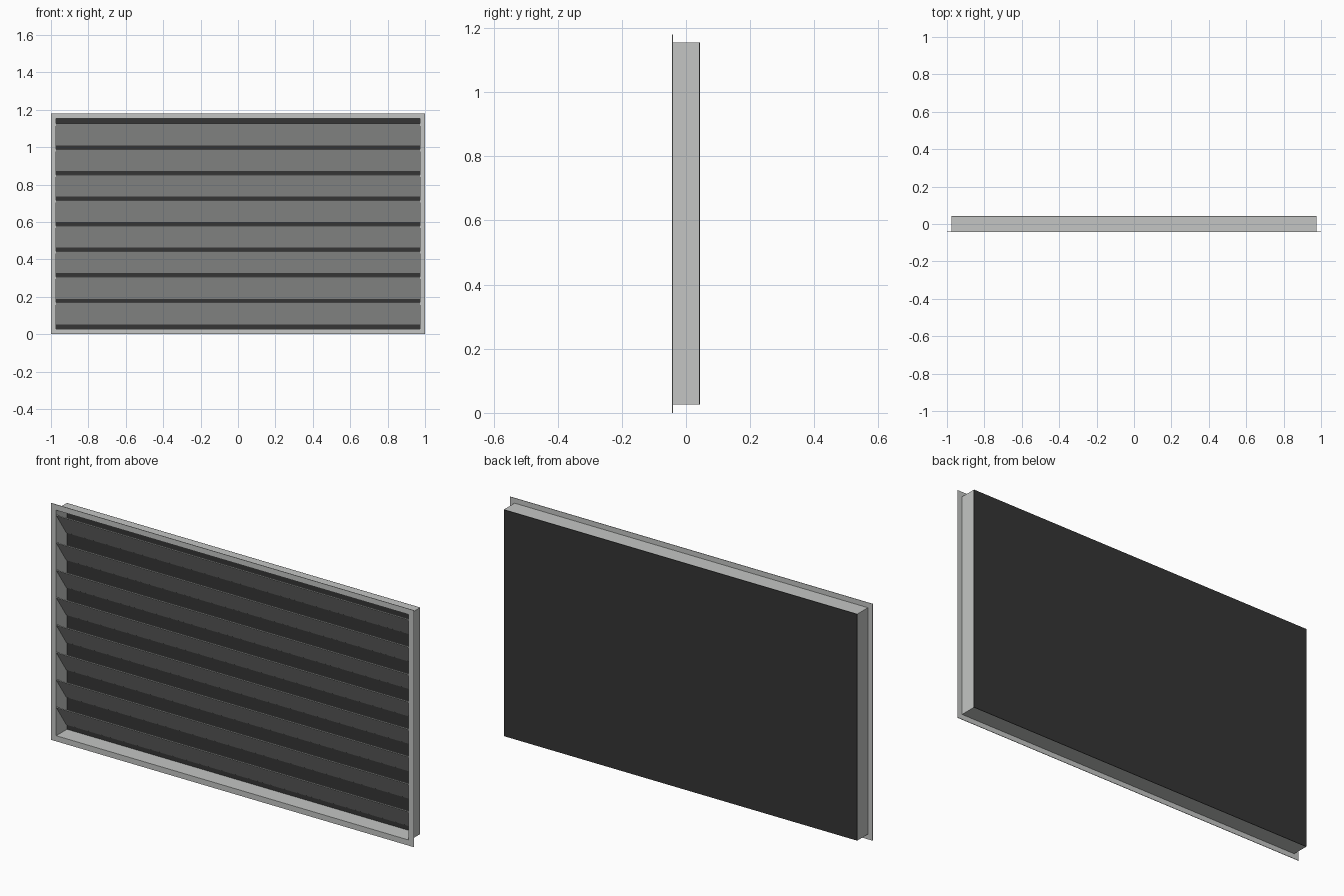
import bpy, bmesh, math
from mathutils import Matrix

if "Cube" in bpy.data.objects:
    bpy.data.objects.remove(bpy.data.objects["Cube"])

W, H = 2.0, 1.18            # overall width and height
FRONT, BACK = -0.0435, 0.0435
LIP, SHEET = 0.0255, 0.0025  # flange overhang and sheet thickness


def material(name, rgb):
    m = bpy.data.materials.new(name)
    m.diffuse_color = (*rgb, 1)
    m.use_nodes = True
    m.node_tree.nodes["Principled BSDF"].inputs["Base Color"].default_value = m.diffuse_color
    return m


metal = material("light_grey_metal", (0.55, 0.56, 0.55))
black = material("black_backing", (0.036, 0.036, 0.036))


def finish(name, bm, mat):
    bmesh.ops.recalc_face_normals(bm, faces=bm.faces[:])
    me = bpy.data.meshes.new(name)
    bm.to_mesh(me)
    bm.free()
    me.materials.append(mat)
    ob = bpy.data.objects.new(name, me)
    bpy.context.collection.objects.link(ob)
    return ob


def box(name, size, loc, mat, tilt=0.0):
    bm = bmesh.new()
    bmesh.ops.create_cube(bm, size=1.0)
    bmesh.ops.transform(bm, verts=bm.verts[:], matrix=Matrix.Diagonal((*size, 1)))
    ob = finish(name, bm, mat)
    ob.location = loc
    ob.rotation_euler.x = tilt
    return ob


# Frame: L-shaped sheet profile (inset, y) carried round the rectangle
profile = [(0, FRONT), (LIP + SHEET, FRONT), (LIP + SHEET, BACK - SHEET),
           (LIP, BACK - SHEET), (LIP, FRONT + SHEET), (0, FRONT + SHEET)]
bm = bmesh.new()
rings = []
for inset, y in profile:
    x, z = W / 2 - inset, H / 2 - inset
    rings.append([bm.verts.new((sx * x, y, H / 2 + sz * z))
                  for sx, sz in ((-1, -1), (1, -1), (1, 1), (-1, 1))])
for i, a in enumerate(rings):
    b = rings[(i + 1) % len(rings)]
    for j in range(4):
        k = (j + 1) % 4
        bm.faces.new((a[j], a[k], b[k], b[j]))
finish("flanged_frame", bm, metal)

# Backing panel closing the rear of the frame
box("back_panel", (W - 2 * LIP, SHEET, H - 2 * LIP),
    (0, BACK - SHEET / 2, H / 2), black)

# Slats: top edge forward, lower edge toward the back
COUNT, PITCH = 8, 0.1367
RISE, DEPTH = 0.116, 0.079
for i in range(COUNT):
    z = H / 2 + (i - (COUNT - 1) / 2) * PITCH
    box(f"slat_{i + 1}", (W - 2 * (LIP + SHEET), 0.004, math.hypot(RISE, DEPTH)),
        (0, -0.002, z), metal, math.atan2(DEPTH, RISE))
